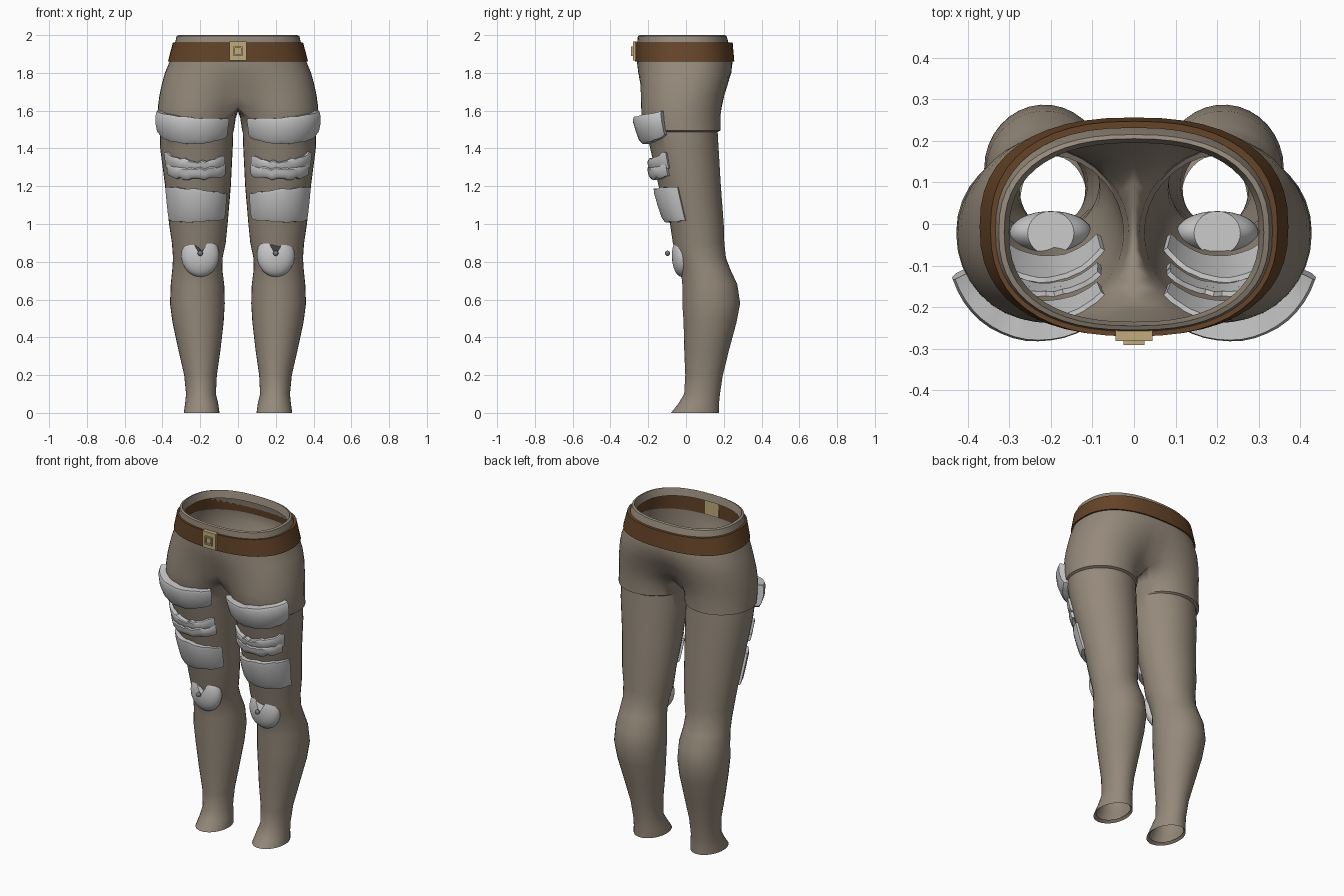
import bpy, bmesh, math, random
from mathutils import Vector

if "Cube" in bpy.data.objects:
    bpy.data.objects.remove(bpy.data.objects["Cube"])
random.seed(4)


def material(name, rgb):
    m = bpy.data.materials.new(name)
    m.diffuse_color = (*rgb, 1)
    m.use_nodes = True
    m.node_tree.nodes["Principled BSDF"].inputs["Base Color"].default_value = m.diffuse_color
    return m


CLOTH = material("taupe_cloth", (0.30, 0.25, 0.195))
STEEL = material("pale_steel", (0.60, 0.60, 0.60))
DARK = material("dark_steel", (0.19, 0.19, 0.19))
LEATHER = material("brown_leather", (0.13, 0.058, 0.021))
BRASS = material("dull_brass", (0.53, 0.41, 0.20))

# leg sections: z, inner x, outer x, front y, back y
LEG = [(1.80, -.01, .385, -.255, .25), (1.65, .0, .422, -.25, .205),
       (1.56, .012, .427, -.235, .182), (1.495, .022, .427, -.215, .182),
       (1.488, .025, .414, -.212, .168), (1.40, .028, .412, -.19, .173),
       (1.20, .038, .386, -.145, .185), (1.00, .055, .365, -.085, .20),
       (.90, .065, .35, -.07, .203), (.82, .082, .344, -.048, .212),
       (.76, .083, .348, -.028, .235), (.68, .073, .356, -.02, .272),
       (.58, .070, .36, -.02, .287), (.48, .076, .347, -.013, .268),
       (.34, .092, .317, -.01, .23), (.20, .112, .285, -.004, .195),
       (.10, .117, .275, -.01, .18), (.05, .105, .28, -.04, .175),
       (.0, .098, .287, -.08, .175)]
# hip sections: z, half width, front y, back y, blend toward the legs
HIP = [(1.955, .300, -.235, .195, 0), (2.0, .312, -.245, .205, 0),
       (1.995, .325, -.255, .215, 0), (1.96, .333, -.258, .225, 0),
       (1.86, .362, -.26, .247, 0), (1.80, .387, -.26, .247, .1),
       (1.74, .405, -.255, .235, .3), (1.68, .418, -.25, .215, .5),
       (1.62, .425, -.24, .19, .75)]
ARC, INNER, SPLIT = 26, 8, math.radians(140)


def leg_section(z):
    z = max(min(z, LEG[0][0]), 0)
    for a, b in zip(LEG, LEG[1:]):
        if a[0] >= z >= b[0]:
            t = (a[0] - z) / (a[0] - b[0])
            return [a[i] + (b[i] - a[i]) * t for i in range(1, 5)]


def leg_point(ang, z, off=0.0):
    xi, xo, yf, yb = leg_section(z)
    return Vector(((xi + xo) / 2 + ((xo - xi) / 2 + off) * math.cos(ang),
                   (yf + yb) / 2 + ((yb - yf) / 2 + off) * math.sin(ang), z))


def hip_point(ang, z, w, yf, yb, off=0.0):
    c, s = math.cos(ang), math.sin(ang)
    e = 2 / 2.4
    return Vector(((w + off) * math.copysign(abs(c) ** e, c),
                   (yf + yb) / 2 + ((yb - yf) / 2 + off) * math.copysign(abs(s) ** e, s), z))


def finish(name, bm, mat, mirror=False, angle=40):
    bmesh.ops.recalc_face_normals(bm, faces=bm.faces)
    me = bpy.data.meshes.new(name)
    bm.to_mesh(me)
    bm.free()
    me.materials.append(mat)
    ob = bpy.data.objects.new(name, me)
    bpy.context.collection.objects.link(ob)
    if mirror:
        md = ob.modifiers.new("mirror", 'MIRROR')
        md.use_clip = True
        md.merge_threshold = 0.0005
    bpy.ops.object.select_all(action='DESELECT')
    ob.select_set(True)
    bpy.context.view_layer.objects.active = ob
    bpy.ops.object.shade_smooth_by_angle(angle=math.radians(angle))
    return ob


def bridge(bm, a, b, closed):
    n = len(a)
    for i in range(n if closed else n - 1):
        j = (i + 1) % n
        bm.faces.new((a[i], a[j], b[j], b[i]))


def loft(rings, wrap=False, caps=False):
    bm = bmesh.new()
    vs = [[bm.verts.new(p) for p in r] for r in rings]
    pairs = list(zip(vs, vs[1:])) + ([(vs[-1], vs[0])] if wrap else [])
    for a, b in pairs:
        bridge(bm, a, b, True)
    if caps:
        bm.faces.new(vs[0])
        bm.faces.new(vs[-1])
    return bm


# trousers: open waist, one half mirrored
bm = bmesh.new()
prev = None
for z, w, yf, yb, t in HIP:
    ring = []
    for k in range(ARC + 1):
        f = 2 * k / ARC - 1
        p = hip_point(f * math.pi / 2, z, w, yf, yb).lerp(leg_point(f * SPLIT, z), t)
        if k in (0, ARC):
            p.x = 0
        ring.append(bm.verts.new(p))
    if prev:
        bridge(bm, prev, ring, False)
    prev = ring
# crotch seam closes the ring, then the leg continues down to the open cuff
back, front = prev[-1].co.copy(), prev[0].co.copy()
for k in range(1, INNER):
    p = back.lerp(front, k / INNER)
    p.z -= 0.022 * math.sin(math.pi * k / INNER)
    prev.append(bm.verts.new(p))
angles = [(2 * k / ARC - 1) * SPLIT for k in range(ARC + 1)]
angles += [SPLIT + (2 * math.pi - 2 * SPLIT) * k / INNER for k in range(1, INNER)]
for z in [s[0] for s in LEG[2:]]:
    ring = [bm.verts.new(leg_point(a, z)) for a in angles]
    bridge(bm, prev, ring, True)
    prev = ring
ring = [bm.verts.new(leg_point(a, .012, -.012)) for a in angles]
bridge(bm, prev, ring, True)
finish("trousers", bm, CLOTH, mirror=True)

# belt band
top, low = (1.96, .333, -.258, .235), (1.86, .362, -.26, .247)
rings = [[hip_point(2 * math.pi * k / 48, *s, off) for k in range(48)]
         for s, off in ((top, -.004), (top, .012), (low, .009), (low, -.004))]
finish("belt", loft(rings, wrap=True), LEATHER)


def box(name, size, loc, mat):
    b = bmesh.new()
    bmesh.ops.create_cube(b, size=1)
    for v in b.verts:
        v.co = Vector(loc) + Vector([c * s for c, s in zip(v.co, size)])
    finish(name, b, mat)


# buckle plate and raised centre frame
box("buckle_plate", (.09, .03, .10), (0, -.266, 1.915), BRASS)
for s in (-1, 1):
    box("buckle_frame_side", (.008, .02, .05), (s * .021, -.281, 1.915), BRASS)
    box("buckle_frame_bar", (.05, .02, .008), (0, -.281, 1.915 + s * .021), BRASS)


def thigh_plate(name, a0, a1, top, bottom, off_mid, off_end, rough):
    """Curved slab wrapping the front of the thigh; top and bottom give z at inner, middle, outer."""
    def along(v, t):
        return v[0] * (1 - t) * (1 - 2 * t) + 4 * v[1] * t * (1 - t) + v[2] * t * (2 * t - 1)
    rings, n = [], 16
    for i in range(n + 1):
        t = i / n
        ang = math.radians(a0 + (a1 - a0) * t)
        off = off_end + (off_mid - off_end) * math.sin(math.pi * t)
        zt = along(top, t) + random.uniform(-rough, rough)
        zb = along(bottom, t) + random.uniform(-rough, rough)
        prof = [(0, -.012), (0, .85), (.12, 1), (.5, 1.02), (.85, .95), (1, .7), (1, -.012)]
        rings.append([leg_point(ang, zt + (zb - zt) * v, o if o < 0 else off * o) for v, o in prof])
    finish(name, loft(rings, caps=True), STEEL, mirror=True, angle=35)


thigh_plate("upper_thigh_plate", -136, -26, (1.56, 1.565, 1.595), (1.46, 1.425, 1.47), .052, .034, .003)
thigh_plate("middle_thigh_plate_top", -138, -32, (1.36, 1.335, 1.385), (1.29, 1.285, 1.30), .032, .014, .008)
thigh_plate("middle_thigh_plate_lower", -139, -36, (1.315, 1.295, 1.32), (1.255, 1.235, 1.26), .040, .016, .007)
thigh_plate("lower_thigh_plate", -146, -22, (1.16, 1.185, 1.20), (1.03, 1.01, 1.02), .036, .014, .004)

# knee cap: flattened dome with a wedge cut out above the stud
bm = bmesh.new()
bmesh.ops.create_uvsphere(bm, u_segments=32, v_segments=16, radius=1)
for v in bm.verts:
    x, y, z = v.co
    v.co = (x, z, y)
gap = [f for f in bm.faces if f.calc_center_median().z > 0
       and abs(f.calc_center_median().x) < .68 * f.calc_center_median().z]
bmesh.ops.delete(bm, geom=gap, context='FACES')
bmesh.ops.holes_fill(bm, edges=[e for e in bm.edges if e.is_boundary], sides=0)
for v in bm.verts:
    v.co = (.20 + .1 * v.co.x, -.022 + .053 * v.co.y, .835 + .115 * v.co.z)
finish("knee_cap", bm, STEEL, mirror=True)

# knee stud
bm = bmesh.new()
bmesh.ops.create_uvsphere(bm, u_segments=12, v_segments=8, radius=.014)
for v in bm.verts:
    v.co += Vector((.20, -.098, .845))
finish("knee_stud", bm, DARK, mirror=True)
